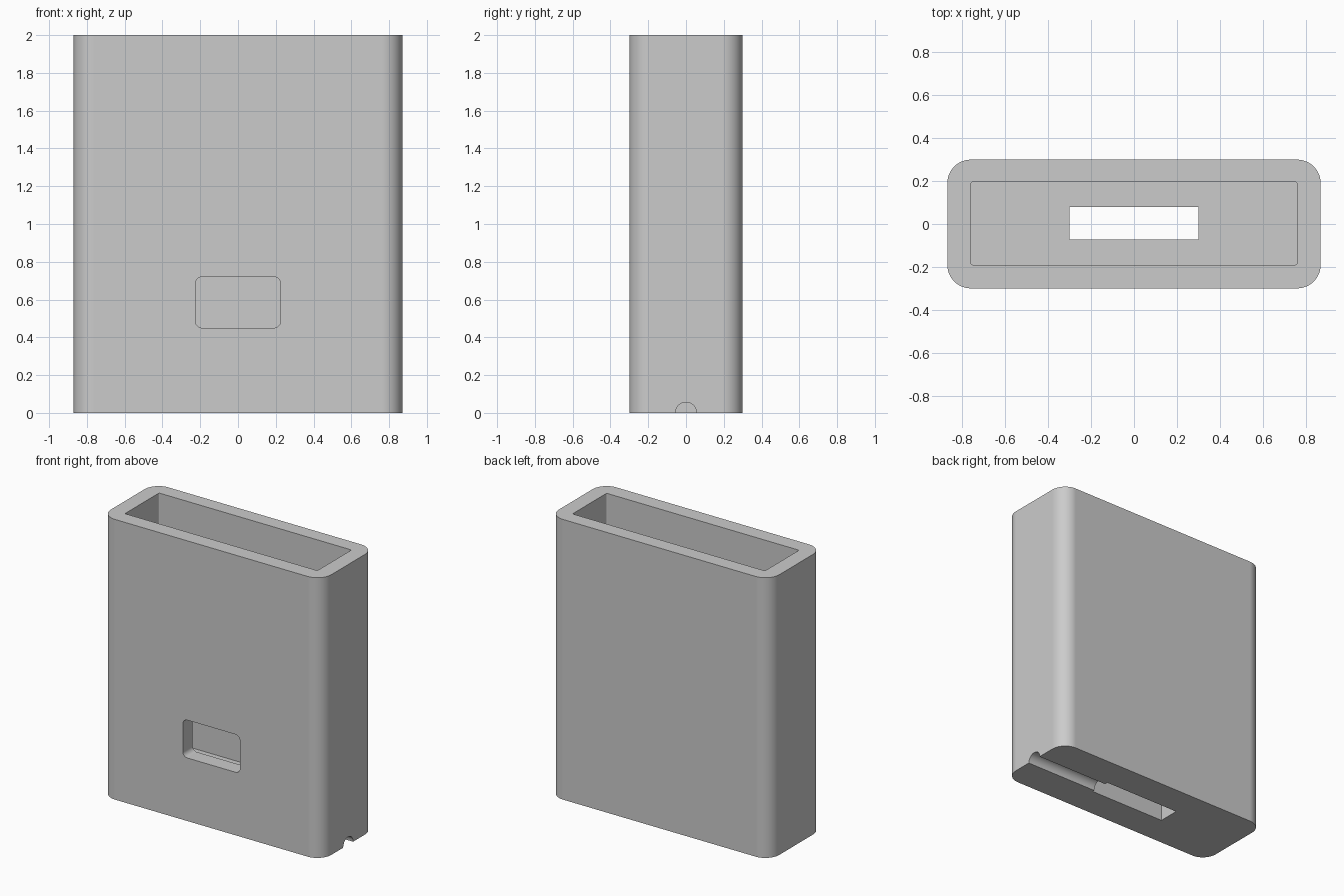
import bpy, bmesh, math
from mathutils import Matrix, Vector

cube = bpy.data.objects.get("Cube")
if cube:
    bpy.data.objects.remove(cube, do_unlink=True)

# Single grey finish
grey = bpy.data.materials.new("plain_grey")
grey.use_nodes = True
COLOR = (0.6, 0.6, 0.6, 1)
grey.diffuse_color = COLOR
grey.node_tree.nodes["Principled BSDF"].inputs["Base Color"].default_value = COLOR


def block(name, low, high, axis=2, radius=0, segments=8):
    """Box between two corners, with the edges along one axis rounded."""
    low, high = Vector(low), Vector(high)
    bm = bmesh.new()
    bmesh.ops.create_cube(bm, size=1)
    bmesh.ops.scale(bm, vec=high - low, verts=bm.verts)
    bmesh.ops.translate(bm, vec=(low + high) / 2, verts=bm.verts)
    if radius:
        edges = [e for e in bm.edges
                 if abs(e.verts[0].co[axis] - e.verts[1].co[axis]) > 1e-4]
        bmesh.ops.bevel(bm, geom=edges, offset=radius, segments=segments,
                        profile=0.5, affect='EDGES')
    return link(name, bm)


def link(name, bm):
    mesh = bpy.data.meshes.new(name)
    bm.to_mesh(mesh)
    bm.free()
    mesh.materials.append(grey)
    obj = bpy.data.objects.new(name, mesh)
    bpy.context.collection.objects.link(obj)
    return obj


def rod(name, radius, x0, x1):
    """Cylinder lying along x at floor level."""
    bm = bmesh.new()
    bmesh.ops.create_cone(bm, cap_ends=True, segments=48, radius1=radius,
                          radius2=radius, depth=x1 - x0)
    bmesh.ops.rotate(bm, matrix=Matrix.Rotation(math.pi / 2, 3, 'Y'), verts=bm.verts)
    bmesh.ops.translate(bm, vec=((x0 + x1) / 2, 0, 0), verts=bm.verts)
    return link(name, bm)


# Outer shell with rounded upright corners
case = block("case_body", (-0.87, -0.3, 0), (0.87, 0.3, 2), radius=0.11, segments=12)

# Open cavity, front window, floor slot and cable groove
cutters = [
    block("cavity", (-0.76, -0.19, 0.25), (0.76, 0.195, 2.2), radius=0.008, segments=3),
    block("front_window", (-0.225, -0.4, 0.45), (0.225, 0, 0.72), axis=1, radius=0.035),
    block("floor_slot", (-0.3, -0.073, -0.1), (0.3, 0.08, 0.5)),
    rod("cable_groove", 0.056, 0.2, 1.0),
]

bpy.ops.object.select_all(action='DESELECT')
case.select_set(True)
bpy.context.view_layer.objects.active = case
for cutter in cutters:
    cutter.hide_render = True
    mod = case.modifiers.new(cutter.name, 'BOOLEAN')
    mod.operation = 'DIFFERENCE'
    mod.solver = 'EXACT'
    mod.object = cutter
    bpy.ops.object.modifier_apply(modifier=mod.name)
    bpy.data.objects.remove(cutter, do_unlink=True)

# Smooth rounded corners, crisp edges, flat panels
bpy.ops.object.shade_smooth_by_angle(angle=math.radians(30))
weighted = case.modifiers.new("flat_panels", 'WEIGHTED_NORMAL')
weighted.keep_sharp = True
